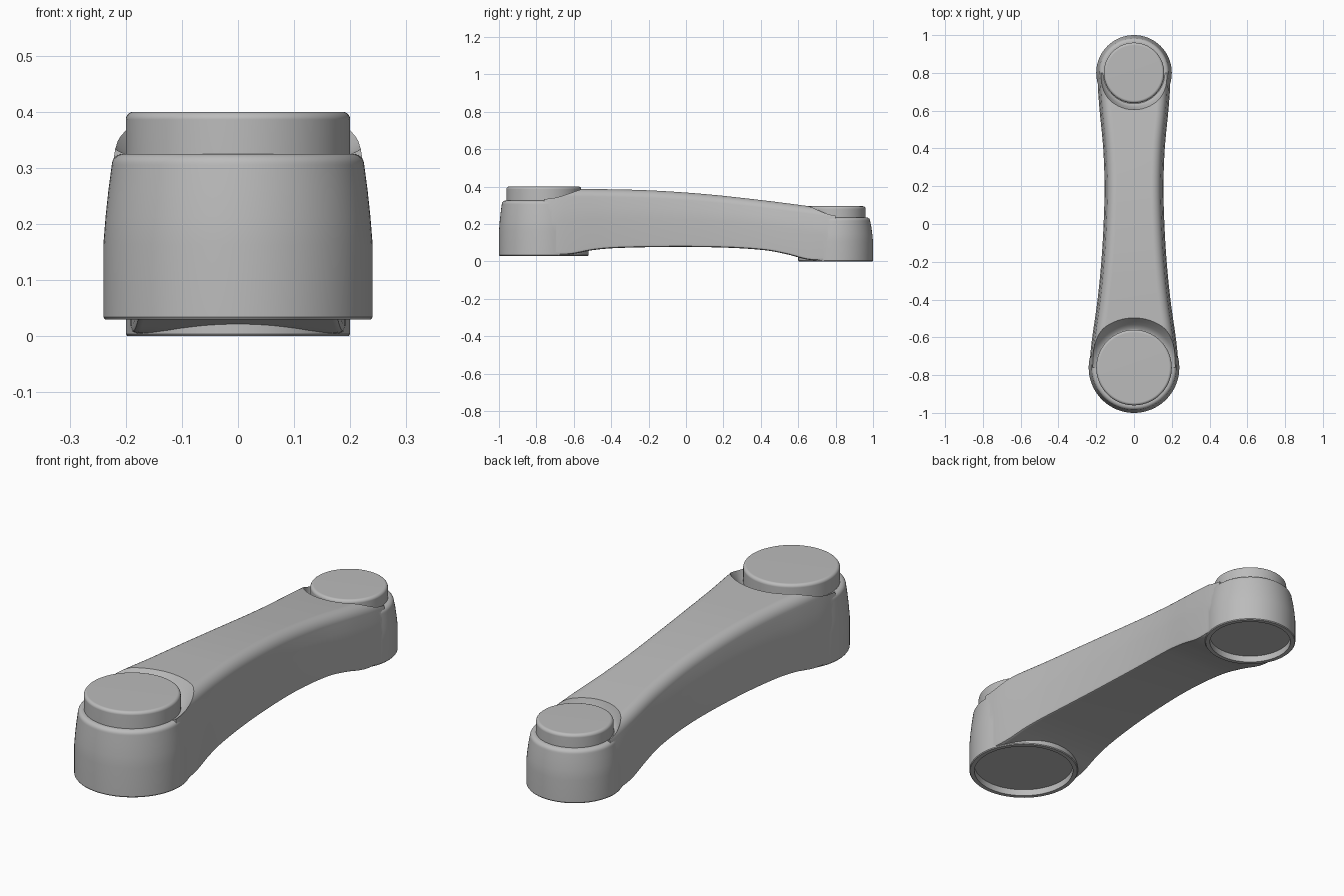
import bpy, bmesh, math

cube = bpy.data.objects.get("Cube")
if cube:
    bpy.data.objects.remove(cube, do_unlink=True)

grey = bpy.data.materials.new("satin grey")
grey.use_nodes = True
colour = (0.5, 0.5, 0.5, 1)
grey.diffuse_color = colour
grey.node_tree.nodes["Principled BSDF"].inputs["Base Color"].default_value = colour


def make_object(name, bm):
    bmesh.ops.remove_doubles(bm, verts=bm.verts, dist=1e-5)
    bmesh.ops.recalc_face_normals(bm, faces=bm.faces)
    mesh = bpy.data.meshes.new(name)
    bm.to_mesh(mesh)
    bm.free()
    mesh.materials.append(grey)
    obj = bpy.data.objects.new(name, mesh)
    bpy.context.collection.objects.link(obj)
    return obj


def skin(bm, rings):
    """Join closed rings of points with quads."""
    rows = [[bm.verts.new(p) for p in ring] for ring in rings]
    n = len(rows[0])
    for a, b in zip(rows, rows[1:]):
        for i in range(n):
            j = (i + 1) % n
            bm.faces.new((a[i], a[j], b[j], b[i]))
    return rows


def revolve(name, y, profile, steps=80):
    """Turn an (r, z) profile that starts and ends on the axis."""
    bm = bmesh.new()
    turn = [2 * math.pi * i / steps for i in range(steps)]
    skin(bm, [[(r * math.cos(t), y + r * math.sin(t), z) for t in turn]
              for r, z in profile])
    return make_object(name, bm)


def corner(r, z, rad, steps=6):
    """Rounded outer corner, going up and then inward."""
    return [(r - rad + rad * math.cos(a), z - rad + rad * math.sin(a))
            for a in (math.pi / 2 * i / steps for i in range(steps + 1))]


def combine(target, tool, operation):
    mod = target.modifiers.new(operation.lower(), "BOOLEAN")
    mod.operation, mod.object, mod.solver = operation, tool, "EXACT"
    bpy.ops.object.select_all(action="DESELECT")
    bpy.context.view_layer.objects.active = target
    target.select_set(True)
    bpy.ops.object.modifier_apply(modifier=mod.name)
    bpy.data.objects.remove(tool, do_unlink=True)


def smooth_value(keys, y):
    """Smooth curve through (y, value) keys."""
    k = max(i for i in range(len(keys) - 1) if i == 0 or keys[i][0] <= y)

    def slope(i):
        a, b = keys[max(i - 1, 0)], keys[min(i + 1, len(keys) - 1)]
        return (b[1] - a[1]) / (b[0] - a[0])

    (y0, v0), (y1, v1) = keys[k], keys[k + 1]
    h = y1 - y0
    t = (y - y0) / h
    return ((2*t**3 - 3*t**2 + 1) * v0 + (t**3 - 2*t**2 + t) * h * slope(k)
            + (3*t**2 - 2*t**3) * v1 + (t**3 - t**2) * h * slope(k + 1))


FRONT, BACK = -0.76, 0.8

# Arched beam: width, crown and underside along its length
half_width = [(FRONT, .232), (-.68, .23), (-.6, .221), (-.4, .193), (-.2, .173),
              (0, .161), (.2, .156), (.4, .163), (.6, .182), (.72, .191), (BACK, .193)]
crown = [(FRONT, .389), (-.5, .387), (-.2, .38), (.1, .36), (.4, .328),
         (.62, .3), (BACK, .275)]
underside = [(FRONT, .035), (-.62, .038), (-.5, .06), (-.38, .071), (-.1, .077),
             (.2, .074), (.42, .06), (.54, .038), (.66, .008), (BACK, .005)]


def beam_section(y):
    w, top, low = (smooth_value(k, y) for k in (half_width, crown, underside))
    mid = low + (top - low) * 0.5
    side = [(w - .012, low), (w - .003, low + .004), (w, low + .014), (w, mid)]
    side += [(w - .006, mid + (top - .05 - mid) * 0.6)]
    side += corner(w - .014, top, .05, 8)
    return [(x, y, z) for x, z in side] + [(-x, y, z) for x, z in reversed(side)]


bm = bmesh.new()
steps = 70
rows = skin(bm, [beam_section(FRONT + (BACK - FRONT) * i / steps)
                 for i in range(steps + 1)])
bm.faces.new(rows[0])
bm.faces.new(rows[-1])
link_body = make_object("link_body", bm)

# Dished clearance around each cap
combine(link_body, revolve("front_clearance", FRONT, [
    (0, .324), (.2, .324), (.215, .331), (.228, .343), (.245, .363),
    (.264, .388), (.28, .41), (.28, .5), (0, .5)]), "DIFFERENCE")
combine(link_body, revolve("back_clearance", BACK, [
    (0, .234), (.162, .234), (.173, .243), (.182, .262), (.19, .285),
    (.196, .305), (.2, .33), (.2, .5), (0, .5)]), "DIFFERENCE")


# Joint housings with raised caps, then shallow sockets underneath
def housing(name, y, r, low, shoulder, cap_r, cap_top):
    h = shoulder - low
    wall = [(0, low), (r - .003, low), (r, low + .004), (r, low + h * .45),
            (r - .004, low + h * .62), (r - .009, low + h * .78)]
    rim = corner(r - .015, shoulder, .02)
    cap = [(cap_r, shoulder)] + corner(cap_r, cap_top, .014) + [(0, cap_top)]
    combine(link_body, revolve(name, y, wall + rim + cap), "UNION")


housing("front_housing", FRONT, .24, .03, .325, .2, .4)
housing("back_housing", BACK, .2, 0, .235, .16, .295)

for name, y, r, low in (("front_socket", FRONT, .218, .03),
                        ("back_socket", BACK, .178, 0)):
    combine(link_body, revolve(name, y, [
        (0, low - .05), (r, low - .05), (r, low + .03), (0, low + .03)]), "DIFFERENCE")

# Soft shading with crisp seams
link_body.select_set(True)
bpy.context.view_layer.objects.active = link_body
bpy.ops.object.shade_smooth_by_angle(angle=math.radians(32))
weighted = link_body.modifiers.new("even_normals", "WEIGHTED_NORMAL")
weighted.keep_sharp = True
